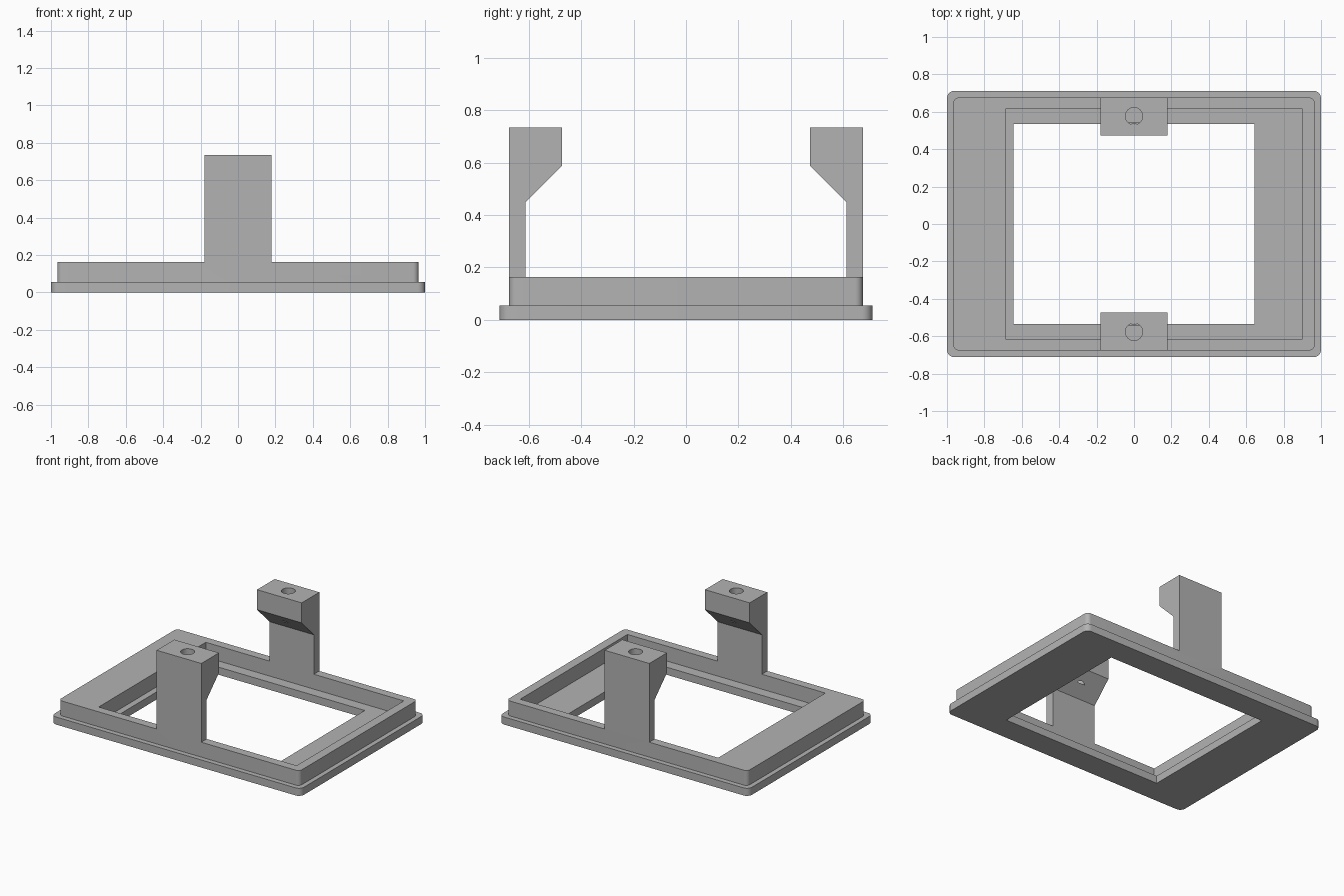
import bpy, bmesh, math
from mathutils import Matrix

cube = bpy.data.objects.get("Cube")
if cube:
    bpy.data.objects.remove(cube, do_unlink=True)

# Main dimensions
PLATE_TOP, RIM_TOP, ARM_TOP = 0.055, 0.163, 0.734
RIM_Y, POCKET_Y, ARM_INNER_Y = 0.676, 0.614, 0.474
ARM_HALF_WIDTH = 0.179
HOLE_Y, HOLE_RADIUS, HOLE_FLOOR = 0.577, 0.046, 0.52

grey = bpy.data.materials.new("plain grey")
grey.use_nodes = True
colour = (0.45, 0.45, 0.45, 1)
grey.diffuse_color = colour
grey.node_tree.nodes["Principled BSDF"].inputs["Base Color"].default_value = colour


def make_object(name, bm):
    bmesh.ops.recalc_face_normals(bm, faces=bm.faces)
    mesh = bpy.data.meshes.new(name)
    bm.to_mesh(mesh)
    bm.free()
    mesh.materials.append(grey)
    obj = bpy.data.objects.new(name, mesh)
    bpy.context.collection.objects.link(obj)
    return obj


def box(name, x0, x1, half_y, z0, z1, radius=0):
    """Box centred on y, with optional rounded vertical corners."""
    bm = bmesh.new()
    bmesh.ops.create_cube(bm, size=1)
    bmesh.ops.scale(bm, vec=(x1 - x0, 2 * half_y, z1 - z0), verts=bm.verts)
    bmesh.ops.translate(bm, vec=((x0 + x1) / 2, 0, (z0 + z1) / 2), verts=bm.verts)
    if radius:
        upright = [e for e in bm.edges
                   if abs(e.verts[0].co.z - e.verts[1].co.z) > 0.01]
        bmesh.ops.bevel(bm, geom=upright, offset=radius, segments=6,
                        profile=0.5, affect='EDGES')
    return make_object(name, bm)


def arm(name, side):
    """Upright with an overhanging head, extruded along x."""
    profile = [(RIM_Y, 0.1), (RIM_Y, ARM_TOP), (ARM_INNER_Y, ARM_TOP),
               (ARM_INNER_Y, 0.589), (POCKET_Y, 0.449), (POCKET_Y, 0.1)]
    bm = bmesh.new()
    face = bm.faces.new([bm.verts.new((-ARM_HALF_WIDTH, side * y, z))
                         for y, z in profile])
    extruded = bmesh.ops.extrude_face_region(bm, geom=[face])["geom"]
    bmesh.ops.translate(bm, vec=(2 * ARM_HALF_WIDTH, 0, 0),
                        verts=[g for g in extruded if isinstance(g, bmesh.types.BMVert)])
    return make_object(name, bm)


def screw_hole(name, side):
    bm = bmesh.new()
    depth = ARM_TOP + 0.1 - HOLE_FLOOR
    bmesh.ops.create_cone(bm, cap_ends=True, segments=40, radius1=HOLE_RADIUS,
                          radius2=HOLE_RADIUS, depth=depth,
                          matrix=Matrix.Translation((0, side * HOLE_Y,
                                                     HOLE_FLOOR + depth / 2)))
    return make_object(name, bm)


def combine(target, other, operation):
    """Apply a boolean, then remove the helper object."""
    mod = target.modifiers.new("combine", 'BOOLEAN')
    mod.operation, mod.solver, mod.object = operation, 'EXACT', other
    bpy.ops.object.select_all(action='DESELECT')
    bpy.context.view_layer.objects.active = target
    target.select_set(True)
    bpy.ops.object.modifier_apply(modifier=mod.name)
    bpy.data.objects.remove(other, do_unlink=True)


# Base plate fused with the raised rim
frame = box("mounting_frame", -1, 1, 0.712, 0, PLATE_TOP, 0.04)
combine(frame, box("raised_rim", -0.966, 0.966, RIM_Y, 0.02, RIM_TOP, 0.03), 'UNION')

# Off-centre pocket down to the plate, then the window through it
combine(frame, box("pocket", -0.688, 0.9, POCKET_Y, PLATE_TOP, 0.3), 'DIFFERENCE')
combine(frame, box("window", -0.643, 0.643, 0.535, -0.1, 0.3), 'DIFFERENCE')

# Arms at front and back, each with a blind screw hole breaking out of the slope
for label, side in (("front", -1), ("back", 1)):
    post = arm(label + "_arm", side)
    combine(post, screw_hole(label + "_hole", side), 'DIFFERENCE')
    combine(frame, post, 'UNION')

# Clean up coplanar seams and keep edges crisp
bm = bmesh.new()
bm.from_mesh(frame.data)
bmesh.ops.remove_doubles(bm, verts=bm.verts, dist=0.0002)
bmesh.ops.dissolve_limit(bm, angle_limit=math.radians(0.5),
                         verts=bm.verts, edges=bm.edges)
bm.to_mesh(frame.data)
bm.free()
bpy.ops.object.select_all(action='DESELECT')
frame.select_set(True)
bpy.context.view_layer.objects.active = frame
bpy.ops.object.shade_smooth_by_angle(angle=math.radians(30))
